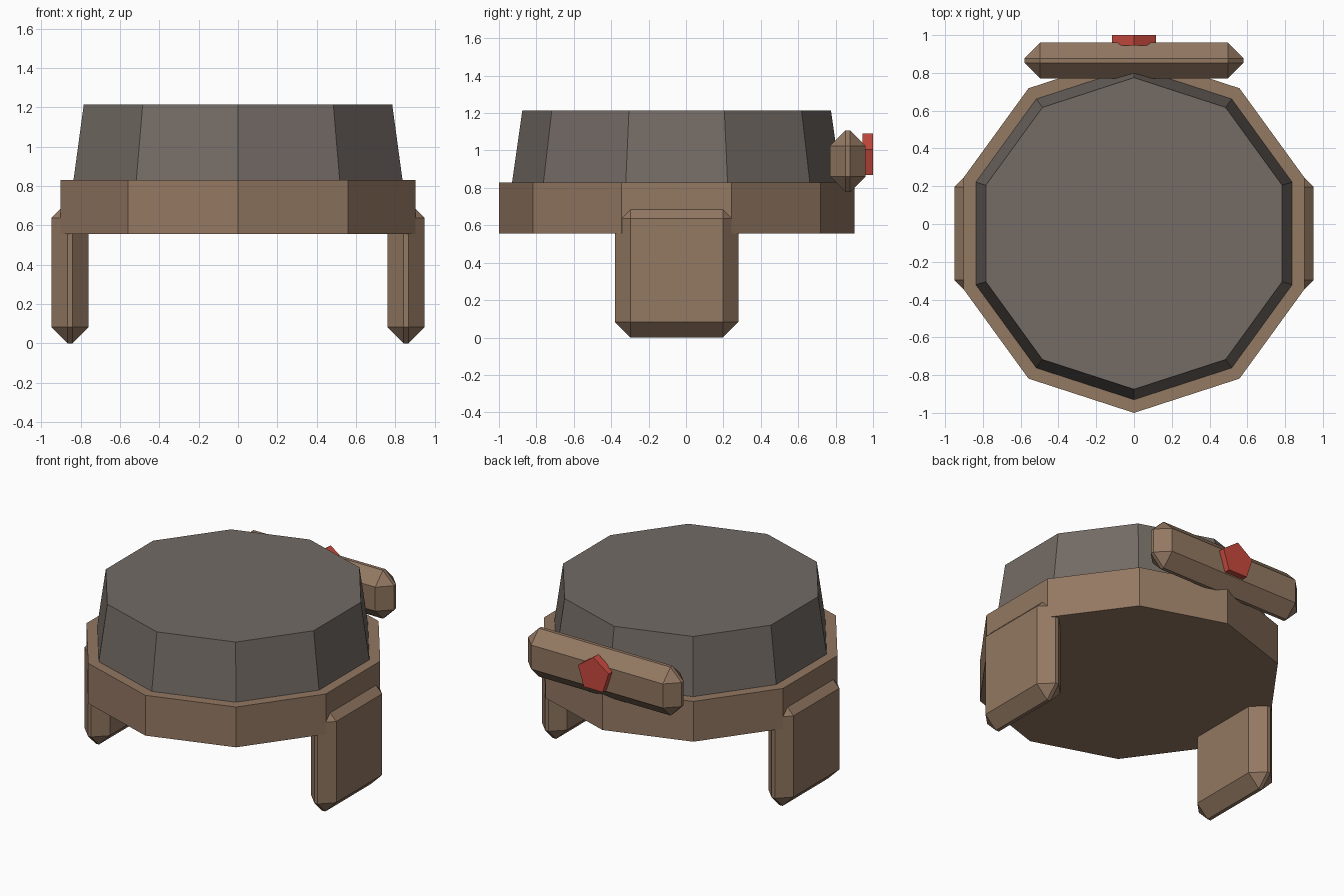
import bpy, bmesh, math
from mathutils import Matrix

if "Cube" in bpy.data.objects:
    bpy.data.objects.remove(bpy.data.objects["Cube"])


def material(name, rgb):
    """Flat material from 0-255 sRGB values, converted to linear."""
    m = bpy.data.materials.new(name)
    lin = [((c / 255 + 0.055) / 1.055) ** 2.4 for c in rgb]
    m.diffuse_color = (*lin, 1)
    m.use_nodes = True
    m.node_tree.nodes["Principled BSDF"].inputs["Base Color"].default_value = m.diffuse_color
    return m


BROWN = material("brown leather", (147, 120, 98))
GREY = material("warm grey", (115, 107, 101))
RED = material("red", (200, 74, 62))


def finish(name, bm, mat):
    bmesh.ops.recalc_face_normals(bm, faces=bm.faces)
    me = bpy.data.meshes.new(name)
    bm.to_mesh(me)
    bm.free()
    me.materials.append(mat)
    ob = bpy.data.objects.new(name, me)
    bpy.context.collection.objects.link(ob)
    return ob


def prism(name, sides, r1, r2, depth, matrix, mat):
    bm = bmesh.new()
    bmesh.ops.create_cone(bm, cap_ends=True, segments=sides,
                          radius1=r1, radius2=r2, depth=depth)
    # put one corner exactly on the -y side before placing the part
    v = bm.verts[:][0].co
    turn = -math.pi / 2 - math.atan2(v.y, v.x)
    bmesh.ops.transform(bm, verts=bm.verts, matrix=matrix @ Matrix.Rotation(turn, 4, 'Z'))
    return finish(name, bm, mat)


def chamfered_box(name, lo, hi, bevel, mat):
    bm = bmesh.new()
    bmesh.ops.create_cube(bm, size=1)
    for v in bm.verts:
        v.co = [(a + b) / 2 + c * (b - a) for a, b, c in zip(lo, hi, v.co)]
    bmesh.ops.bevel(bm, geom=bm.edges[:], offset=bevel, offset_type='OFFSET',
                    segments=1, profile=0.5, affect='EDGES')
    return finish(name, bm, mat)


CY = -0.05  # body centre in y

# Ten-sided band and tapered crown
prism("band", 10, 0.95, 0.95, 0.275, Matrix.Translation((0, CY, 0.6925)), BROWN)
prism("crown", 10, 0.88, 0.825, 0.385, Matrix.Translation((0, CY, 1.0225)), GREY)

# Side flaps, mirrored left and right
for side, s in (("left", -1), ("right", 1)):
    x = sorted((s * 0.76, s * 0.95))
    chamfered_box(side + "_flap", (x[0], -0.38, 0), (x[1], 0.28, 0.72), 0.083, BROWN)

# Rear bar with a five-sided badge
chamfered_box("rear_bar", (-0.58, 0.77, 0.778), (0.58, 0.96, 1.108), 0.083, BROWN)
prism("badge", 5, 0.1216, 0.1216, 0.055,
      Matrix.Translation((0, 0.9725, 0.968)) @ Matrix.Rotation(-math.pi / 2, 4, 'X'), RED)
